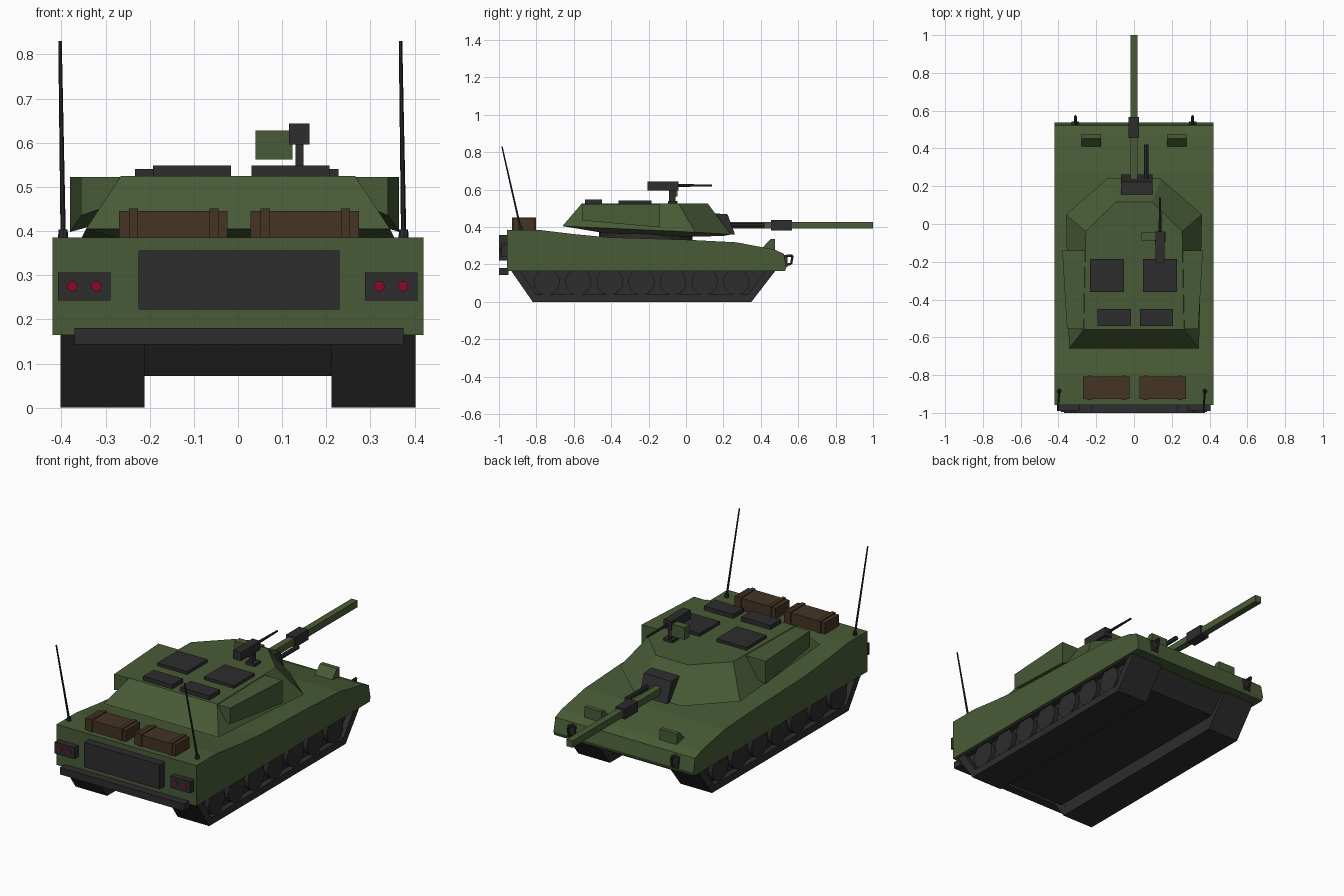
import bpy, bmesh, math
from mathutils import Vector


def mat(name, c):
    m = bpy.data.materials.new(name)
    m.diffuse_color = (*c, 1)
    return m


GREEN = mat("army green", (0.066, 0.105, 0.037))
DARK = mat("dark grey", (0.026, 0.026, 0.027))
BROWN = mat("crate brown", (0.058, 0.033, 0.017))
RED = mat("light red", (0.25, 0.003, 0.02))


def finish(name, bm, m):
    bmesh.ops.recalc_face_normals(bm, faces=bm.faces)
    me = bpy.data.meshes.new(name)
    bm.to_mesh(me)
    bm.free()
    me.materials.append(m)
    ob = bpy.data.objects.new(name, me)
    bpy.context.collection.objects.link(ob)
    return ob


def loft(name, rings, m, closed=False):
    """Skin equal-length rings of points; closed joins the last ring to the first."""
    bm = bmesh.new()
    vs = [[bm.verts.new(p) for p in r] for r in rings]
    pairs = list(zip(vs, vs[1:]))
    if closed:
        pairs.append((vs[-1], vs[0]))
    else:
        bm.faces.new(vs[0])
        bm.faces.new(vs[-1])
    for a, b in pairs:
        for i in range(len(a)):
            j = (i + 1) % len(a)
            bm.faces.new((a[i], a[j], b[j], b[i]))
    return finish(name, bm, m)


def prism(name, prof, x0, x1, m):
    """Extrude a (y, z) side profile along x."""
    return loft(name, [[(x, y, z) for y, z in prof] for x in (x0, x1)], m)


def box(name, x0, x1, y0, y1, z0, z1, m):
    return prism(name, [(y0, z0), (y1, z0), (y1, z1), (y0, z1)], x0, x1, m)


def rod(name, p, q, r0, r1, n, m):
    p, q = Vector(p), Vector(q)
    rot = (q - p).to_track_quat('Z', 'Y')
    def ring(c, r):
        return [c + rot @ Vector((r * math.cos(a), r * math.sin(a), 0))
                for a in (2 * math.pi * i / n for i in range(n))]
    return loft(name, [ring(p, r0), ring(q, r1)], m)


# Hull
prism("hull", [(-0.957, 0.165), (0.53, 0.165), (0.537, 0.185), (0.522, 0.258),
               (0.47, 0.28), (0.27, 0.318), (0.0, 0.332), (-0.42, 0.345),
               (-0.6, 0.362), (-0.79, 0.385), (-0.957, 0.385)], -0.42, 0.42, GREEN)
prism("belly", [(-0.84, 0.072), (0.37, 0.072), (0.46, 0.17), (-0.91, 0.17)],
      -0.25, 0.25, DARK)

# Tracks: outer band, recessed core and road wheels
outer = [(-0.82, 0), (0.35, 0), (0.478, 0.166), (-0.935, 0.166)]
inner = [(-0.80, 0.038), (0.33, 0.038), (0.425, 0.164), (-0.885, 0.164)]
for s, side in ((-1, "left"), (1, "right")):
    xi, xo = 0.212 * s, 0.402 * s
    loft("track_band_" + side,
         [[(xi, *p) for p in outer], [(xo, *p) for p in outer],
          [(xo, *p) for p in inner], [(xi, *p) for p in inner]], DARK, True)
    prism("track_core_" + side, inner, 0.214 * s, 0.37 * s, DARK)
    for i in range(7):
        y = -0.745 + 0.169 * i
        rod("road_wheel_" + side, (0.36 * s, y, 0.107), (0.395 * s, y, 0.107),
            0.07, 0.07, 20, DARK)

# Rear plates and lights
box("rear_grille", -0.225, 0.23, -1.0, -0.95, 0.222, 0.356, DARK)
box("rear_bumper", -0.37, 0.375, -1.0, -0.95, 0.143, 0.181, DARK)
for x0 in (-0.408, 0.287):
    box("tail_light_box", x0, x0 + 0.119, -0.99, -0.95, 0.243, 0.306, DARK)
    for dx in (0.033, 0.087):
        rod("tail_light", (x0 + dx, -0.98, 0.275), (x0 + dx, -0.994, 0.275),
            0.012, 0.012, 12, RED)

# Turret: bottom, rim and roof outlines
def outline(pts):
    return pts + [(-x, y, z) for x, y, z in reversed(pts)]

loft("turret", [
    outline([(0.22, -0.44, 0.368), (0.23, 0.02, 0.348), (0.13, 0.2, 0.352)]),
    outline([(0.344, -0.66, 0.405), (0.36, 0.05, 0.372), (0.142, 0.24, 0.36)]),
    outline([(0.265, -0.558, 0.525), (0.255, -0.04, 0.525), (0.097, 0.117, 0.525)])],
    GREEN)
rod("turret_ring", (0, -0.215, 0.32), (0, -0.215, 0.385), 0.25, 0.25, 24, DARK)

# Side stowage bins
for s, xf, side in ((-1, 0.38, "left"), (1, 0.365, "right")):
    loft("side_bin_" + side,
         [[(0.26 * s, y, 0.522), (x * s, y, 0.522), (x * s, y, zb), (0.27 * s, y, zb + 0.03)]
          for y, x, zb in ((-0.555, xf - 0.025, 0.435), (-0.14, xf, 0.398))], GREEN)

# Roof hatches
for x0 in (-0.233, 0.048):
    box("hatch", x0, x0 + 0.18, -0.36, -0.185, 0.515, 0.541, DARK)
for x0 in (-0.192, 0.031):
    box("rear_hatch", x0, x0 + 0.176, -0.54, -0.45, 0.515, 0.548, DARK)

# Main gun
prism("mantlet", [(0.12, 0.36), (0.262, 0.36), (0.222, 0.468), (0.15, 0.473)],
      -0.07, 0.098, DARK)
box("gun_barrel", -0.018, 0.018, 0.2, 1.0, 0.391, 0.428, GREEN)
box("gun_sleeve", -0.029, 0.026, 0.455, 0.566, 0.382, 0.438, DARK)
rod("side_gun", (0.065, 0.2, 0.41), (0.065, 0.42, 0.41), 0.012, 0.012, 8, DARK)

# Roof machine gun
box("roof_gun_base", 0.112, 0.167, -0.095, -0.045, 0.52, 0.54, DARK)
box("roof_gun_post", 0.13, 0.148, -0.09, -0.055, 0.53, 0.6, DARK)
box("roof_gun_body", 0.115, 0.162, -0.205, -0.04, 0.596, 0.644, DARK)
rod("roof_gun_barrel", (0.138, -0.05, 0.622), (0.138, 0.14, 0.622), 0.008, 0.005, 8, DARK)
box("ammo_box", 0.04, 0.123, -0.087, -0.045, 0.562, 0.628, GREEN)

# Crates with straps
for x0 in (-0.27, 0.028):
    box("crate", x0, x0 + 0.246, -0.926, -0.808, 0.38, 0.446, BROWN)
    for dx in (0.023, 0.205):
        box("crate_strap", x0 + dx, x0 + dx + 0.021, -0.931, -0.803, 0.38, 0.451, BROWN)

# Antennas
for x in (-0.396, 0.375):
    rod("antenna_base", (x, -0.885, 0.38), (x, -0.885, 0.404), 0.012, 0.01, 8, DARK)
    rod("antenna", (x, -0.885, 0.395), (x - 0.007, -0.984, 0.83), 0.006, 0.004, 6, DARK)

# Front headlight housings and tow hooks
for s, side in ((-1, "left"), (1, "right")):
    prism("headlight_housing_" + side,
          [(0.405, 0.285), (0.476, 0.27), (0.476, 0.335), (0.452, 0.335)],
          0.175 * s, 0.278 * s, GREEN)
    box("hook_plate_" + side, 0.29 * s, 0.332 * s, 0.515, 0.542, 0.185, 0.245, DARK)
    pts = [(0.525, 0.245), (0.57, 0.247), (0.562, 0.203), (0.52, 0.195)]
    for a, b in zip(pts, pts[1:]):
        rod("tow_hook_" + side, (0.31 * s, *a), (0.31 * s, *b), 0.007, 0.007, 6, DARK)
